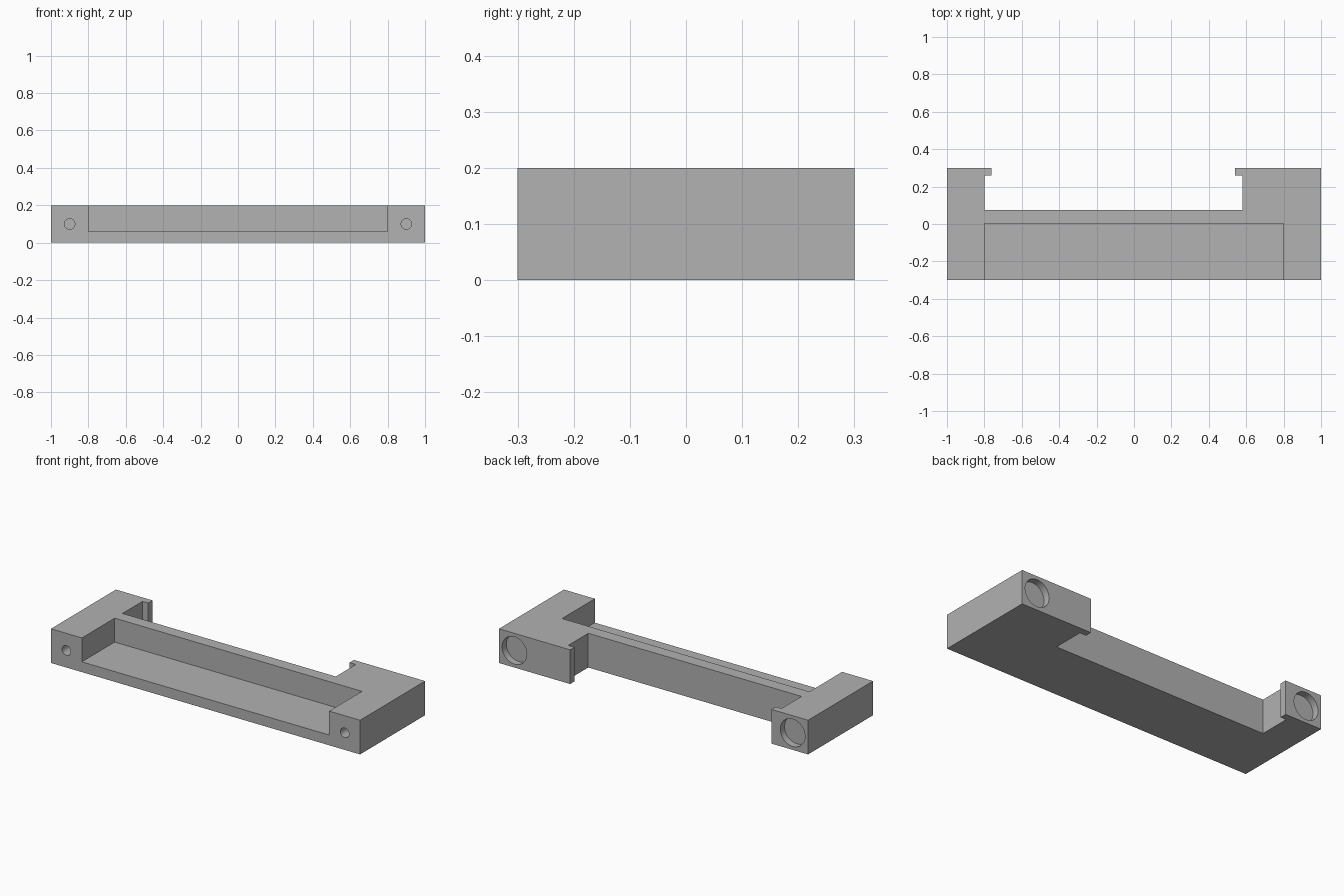
import bpy
import bmesh
from math import pi, radians
from mathutils import Matrix

if "Cube" in bpy.data.objects:
    bpy.data.objects.remove(bpy.data.objects["Cube"])

HEIGHT = 0.2
grey = bpy.data.materials.new("plain_grey")
grey.use_nodes = True
grey.diffuse_color = (0.445, 0.445, 0.445, 1)
grey.node_tree.nodes["Principled BSDF"].inputs["Base Color"].default_value = grey.diffuse_color


def make_object(name, bm):
    bmesh.ops.recalc_face_normals(bm, faces=bm.faces)
    mesh = bpy.data.meshes.new(name)
    bm.to_mesh(mesh)
    bm.free()
    mesh.materials.append(grey)
    obj = bpy.data.objects.new(name, mesh)
    bpy.context.collection.objects.link(obj)
    return obj


def prism(name, outline, z0, z1):
    bm = bmesh.new()
    face = bm.faces.new([bm.verts.new((x, y, z0)) for x, y in outline])
    top = bmesh.ops.extrude_face_region(bm, geom=[face])["geom"]
    verts = [v for v in top if isinstance(v, bmesh.types.BMVert)]
    bmesh.ops.translate(bm, verts=verts, vec=(0, 0, z1 - z0))
    return make_object(name, bm)


def bore(name, x, y0, y1, radius):
    # Cylinder lying along y, at mid height
    bm = bmesh.new()
    place = Matrix.Translation((x, (y0 + y1) / 2, HEIGHT / 2)) @ Matrix.Rotation(pi / 2, 4, "X")
    bmesh.ops.create_cone(bm, cap_ends=True, segments=48, radius1=radius,
                          radius2=radius, depth=y1 - y0, matrix=place)
    return make_object(name, bm)


# U-shaped body with a small lip at the end of each rear arm
outline = [(-1, -0.3), (1, -0.3), (1, 0.3), (0.54, 0.3), (0.54, 0.26), (0.58, 0.26),
           (0.58, 0.075), (-0.8, 0.075), (-0.8, 0.26), (-0.763, 0.26), (-0.763, 0.3), (-1, 0.3)]
body = prism("tray_body", outline, 0, HEIGHT)

# Tray recess, open at the front and top
cutters = [prism("recess_cutter", [(-0.8, -0.4), (0.8, -0.4), (0.8, 0.003), (-0.8, 0.003)], 0.06, 0.3)]

# Narrow blind holes in front, wide shallow pockets behind
for side, x in (("left", 0.9), ("right", -0.9)):
    cutters.append(bore(side + "_front_hole_cutter", x, -0.4, -0.1, 0.028))
    cutters.append(bore(side + "_rear_pocket_cutter", x, 0.26, 0.4, 0.08))

for cutter in cutters:
    cut = body.modifiers.new(cutter.name, "BOOLEAN")
    cut.operation = "DIFFERENCE"
    cut.solver = "EXACT"
    cut.object = cutter

# Bake the cuts, then drop the cutters
graph = bpy.context.evaluated_depsgraph_get()
mesh = bpy.data.meshes.new_from_object(body.evaluated_get(graph))
body.modifiers.clear()
body.data = mesh
for cutter in cutters:
    bpy.data.objects.remove(cutter)

bpy.ops.object.select_all(action="DESELECT")
body.select_set(True)
bpy.context.view_layer.objects.active = body
bpy.ops.object.shade_smooth_by_angle(angle=radians(30))
